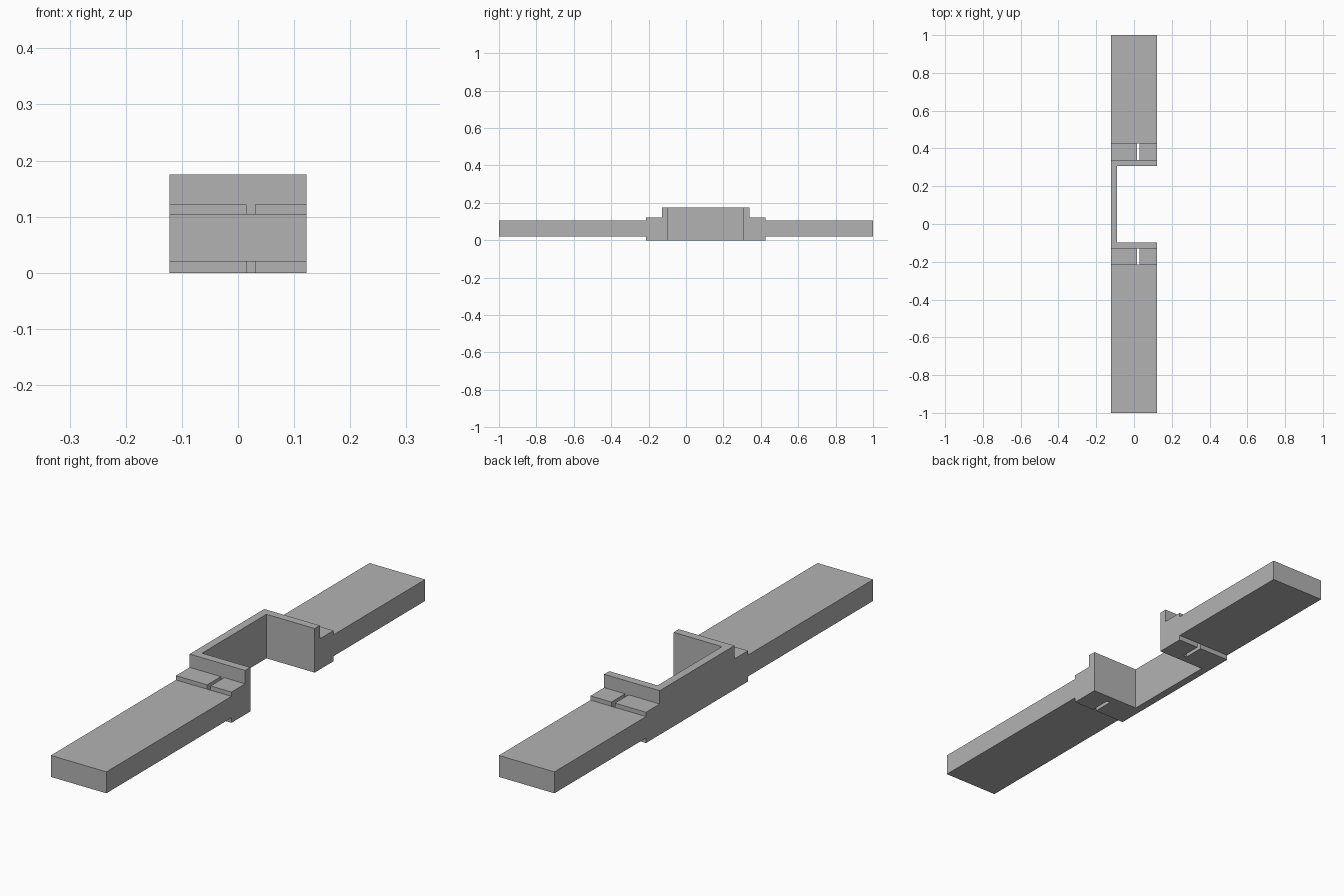
import bpy
import bmesh

if "Cube" in bpy.data.objects:
    bpy.data.objects.remove(bpy.data.objects["Cube"], do_unlink=True)

grey = bpy.data.materials.new("plain grey")
grey.use_nodes = True
grey.diffuse_color = (0.45, 0.45, 0.45, 1)
grey.node_tree.nodes["Principled BSDF"].inputs["Base Color"].default_value = (0.45, 0.45, 0.45, 1)


def prism(name, outline, bottom, top):
    """Extrude a flat outline (x, y) between two heights."""
    bm = bmesh.new()
    face = bm.faces.new([bm.verts.new((x, y, bottom)) for x, y in outline])
    ext = bmesh.ops.extrude_face_region(bm, geom=[face])
    verts = [v for v in ext["geom"] if isinstance(v, bmesh.types.BMVert)]
    bmesh.ops.translate(bm, verts=verts, vec=(0, 0, top - bottom))
    bmesh.ops.recalc_face_normals(bm, faces=bm.faces)
    mesh = bpy.data.meshes.new(name)
    bm.to_mesh(mesh)
    bm.free()
    mesh.materials.append(grey)
    obj = bpy.data.objects.new(name, mesh)
    bpy.context.collection.objects.link(obj)
    return obj


def block(name, x0, x1, y0, y1, z0, z1):
    return prism(name, [(x0, y0), (x1, y0), (x1, y1), (x0, y1)], z0, z1)


HALF = 0.122            # half width
MID = 0.105             # middle of the bracket along y
INNER, OUTER, LIP = 0.202, 0.234, 0.32   # distances from MID
BACK = -HALF + 0.032    # inner face of the long wall
SLOT = (0.015, 0.03)

# U-shaped bracket
prism("bracket", [
    (HALF, MID - OUTER), (HALF, MID - INNER), (BACK, MID - INNER),
    (BACK, MID + INNER), (HALF, MID + INNER), (HALF, MID + OUTER),
    (-HALF, MID + OUTER), (-HALF, MID - OUTER)], 0, 0.175)

for side, s in (("front", -1), ("back", 1)):
    y_wall, y_lip = MID + s * OUTER, MID + s * LIP
    y0, y1 = sorted((y_wall, y_lip))
    # Socket split by a narrow slot
    block(side + "_socket_wide", -HALF, SLOT[0], y0, y1, 0, 0.122)
    block(side + "_socket_narrow", SLOT[1], HALF, y0, y1, 0, 0.122)
    # Long strap
    y0, y1 = sorted((y_lip, s))
    block(side + "_strap", -HALF, HALF, y0, y1, 0.02, 0.105)
